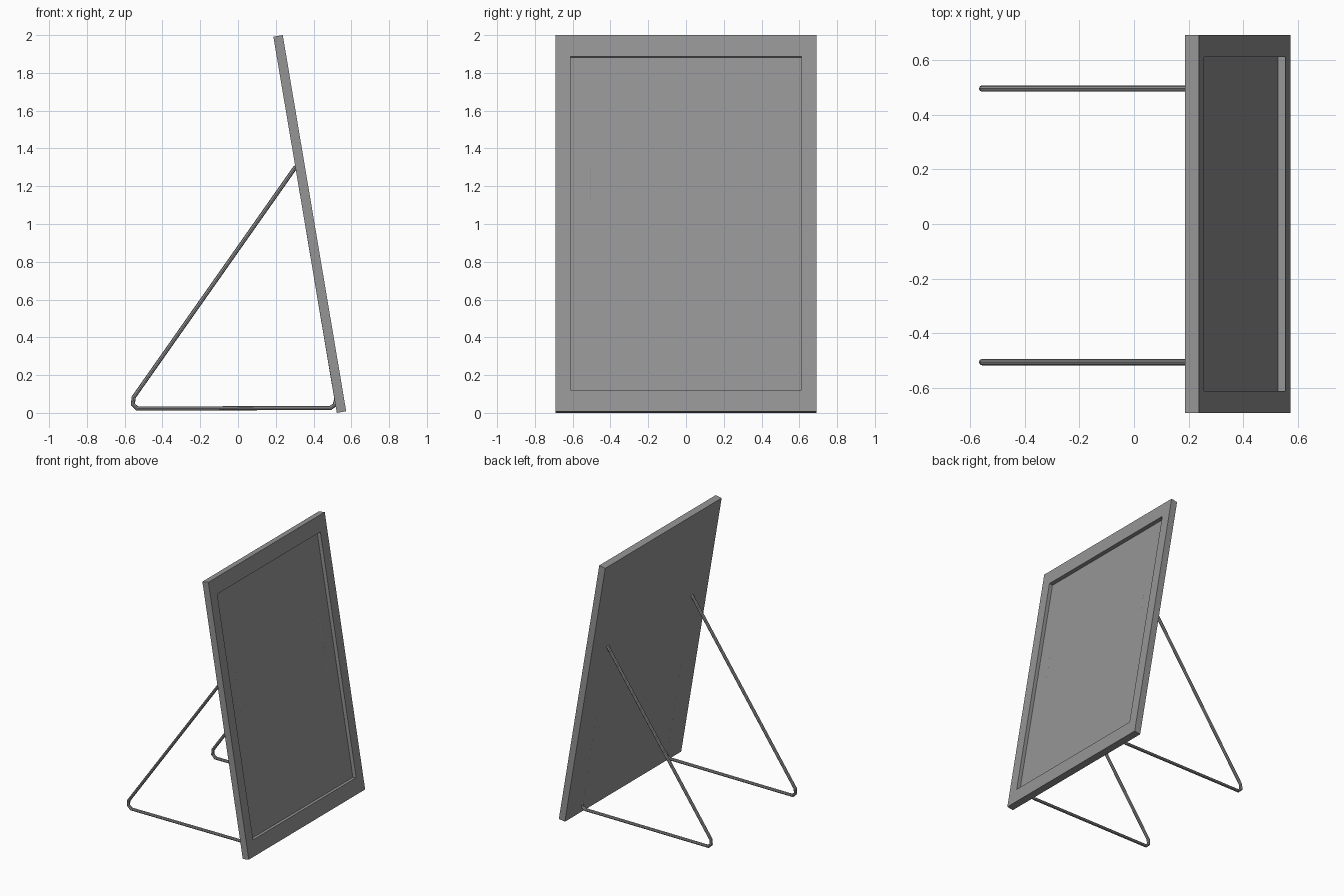
import bpy
import bmesh
from mathutils import Matrix

if "Cube" in bpy.data.objects:
    bpy.data.objects.remove(bpy.data.objects["Cube"], do_unlink=True)

# One plain grey for everything
grey = bpy.data.materials.new("mid_grey")
grey.use_nodes = True
grey.diffuse_color = (0.3, 0.3, 0.3, 1)
grey.node_tree.nodes["Principled BSDF"].inputs["Base Color"].default_value = (0.3, 0.3, 0.3, 1)


def link(name, data):
    obj = bpy.data.objects.new(name, data)
    bpy.context.collection.objects.link(obj)
    data.materials.append(grey)
    return obj


# Leaning panel with a recessed field in its +x face
THICK, WIDE, TALL = 0.0505, 1.38, 2.02
HALF_Y, HALF_Z, DEPTH = 0.611, 0.895, 0.028


def build_panel():
    bm = bmesh.new()
    bmesh.ops.create_cube(bm, size=1)
    bmesh.ops.scale(bm, vec=(THICK, WIDE, TALL), verts=bm.verts)
    face = max(bm.faces, key=lambda f: f.calc_center_median().x)
    # first inset makes the border, second drops the floor
    for depth in (0, DEPTH):
        bmesh.ops.inset_individual(bm, faces=[face], thickness=0.01)
        for v in face.verts:
            v.co.x = THICK / 2 - depth
            v.co.y = HALF_Y if v.co.y > 0 else -HALF_Y
            v.co.z = HALF_Z if v.co.z > 0 else -HALF_Z
    bm.normal_update()
    mesh = bpy.data.meshes.new("panel")
    bm.to_mesh(mesh)
    bm.free()
    panel = link("panel", mesh)
    panel.matrix_world = Matrix.Translation((0.38, 0, 1)) @ Matrix.Rotation(-0.167, 4, "Y")


# Bent rod loop: floor bar, rounded rear corner, brace, and a side hidden in the panel
ROD_PATH = [(-0.533, 0.023), (-0.556, 0.045), (-0.553, 0.082),
            (0.302, 1.298), (0.312, 1.304), (0.318, 1.285),
            (0.521, 0.075), (0.511, 0.041), (0.488, 0.026)]


def build_rod(name, y):
    curve = bpy.data.curves.new(name, "CURVE")
    curve.dimensions = "3D"
    curve.bevel_depth = 0.0115
    curve.bevel_resolution = 2
    spline = curve.splines.new("POLY")
    spline.points.add(len(ROD_PATH) - 1)
    for point, (x, z) in zip(spline.points, ROD_PATH):
        point.co = (x, y, z, 1)
    spline.use_cyclic_u = True
    spline.use_smooth = False
    rod = link(name, curve)
    bpy.ops.object.select_all(action="DESELECT")
    rod.select_set(True)
    bpy.context.view_layer.objects.active = rod
    bpy.ops.object.convert(target="MESH")


build_panel()
build_rod("left_stand_rod", 0.495)
build_rod("right_stand_rod", -0.505)
